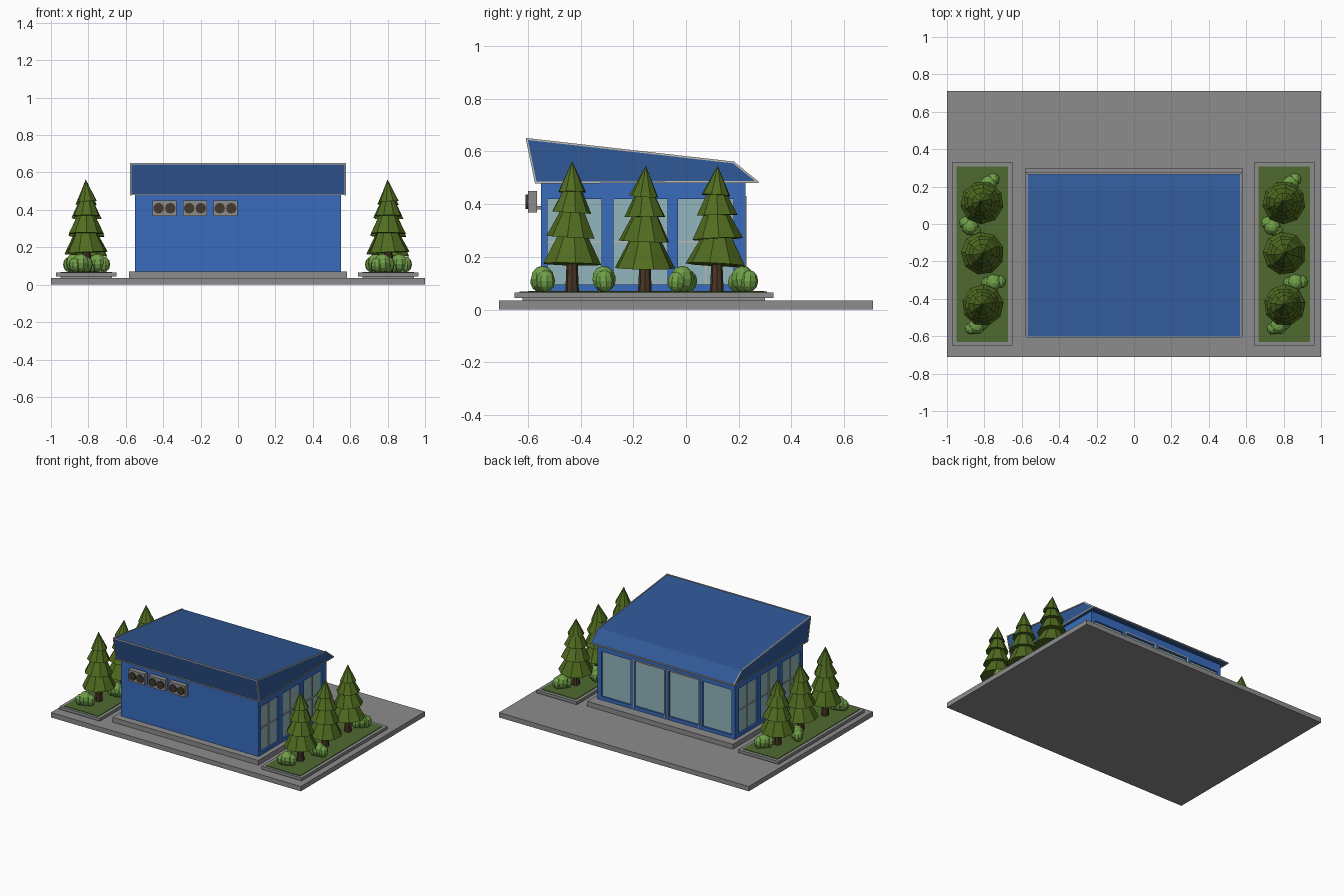
import bpy, bmesh, math, random
from mathutils import Vector, Matrix

if "Cube" in bpy.data.objects:
    bpy.data.objects.remove(bpy.data.objects["Cube"])

random.seed(4)


def mat(name, r, g, b):
    m = bpy.data.materials.new(name)
    lin = [((c / 255 + 0.055) / 1.055) ** 2.4 for c in (r, g, b)]
    m.diffuse_color = (*lin, 1)
    m.use_nodes = True
    m.node_tree.nodes["Principled BSDF"].inputs["Base Color"].default_value = m.diffuse_color
    return m


CONCRETE = mat("concrete grey", 140, 140, 140)
WALL = mat("wall blue", 56, 108, 190)
ROOF = mat("roof blue", 48, 88, 150)
TRIM = mat("pale trim", 190, 188, 182)
GLASS = mat("window glass", 145, 182, 188)
GRASS = mat("grass green", 78, 106, 48)
PINE = mat("pine green", 80, 108, 32)
BUSH = mat("bush green", 112, 160, 72)
TRUNK = mat("trunk brown", 72, 54, 38)
FAN = mat("fan dark", 66, 56, 48)


def finish(name, bm, material):
    bmesh.ops.recalc_face_normals(bm, faces=bm.faces)
    me = bpy.data.meshes.new(name)
    bm.to_mesh(me)
    bm.free()
    me.materials.append(material)
    ob = bpy.data.objects.new(name, me)
    bpy.context.collection.objects.link(ob)
    return ob


def box(name, x0, x1, y0, y1, z0, z1, material):
    bm = bmesh.new()
    m = Matrix.Translation(((x0 + x1) / 2, (y0 + y1) / 2, (z0 + z1) / 2))
    bmesh.ops.create_cube(bm, size=1, matrix=m @ Matrix.Diagonal((x1 - x0, y1 - y0, z1 - z0, 1)))
    return finish(name, bm, material)


def bar(name, a, b, t, material):
    """Square bar running between two points."""
    a, b = Vector(a), Vector(b)
    d = b - a
    m = Matrix.Translation((a + b) / 2) @ d.to_track_quat('Z', 'X').to_matrix().to_4x4()
    bm = bmesh.new()
    bmesh.ops.create_cube(bm, size=1, matrix=m @ Matrix.Diagonal((t, t, d.length + t, 1)))
    return finish(name, bm, material)


# Ground slab and building plinth
box("ground_slab", -1, 1, -0.71, 0.71, 0, 0.035, CONCRETE)
box("building_plinth", -0.583, 0.583, -0.6, 0.297, 0.035, 0.07, CONCRETE)

# Walls: solid front, then sills, lintels and piers around the openings
ZB, ZS, ZL, ZT = 0.07, 0.095, 0.42, 0.482
YF, YB, XW, T = -0.55, 0.225, 0.55, 0.03
box("front_wall", -XW, XW, YF, YF + 0.025, ZB, ZT, WALL)
side_windows = [(-0.525, -0.32), (-0.275, -0.07), (-0.03, 0.18)]
for s, side in ((-1, "left"), (1, "right")):
    xa, xb = sorted((s * XW, s * (XW - T)))
    box(side + "_sill", xa, xb, YF + 0.025, YB, ZB, ZS, WALL)
    box(side + "_lintel", xa, xb, YF + 0.025, YB, ZL, ZT, WALL)
    for y0, y1 in ((-0.32, -0.275), (-0.07, -0.03), (0.18, YB)):
        box(side + "_pier", xa, xb, y0, y1, ZS, ZL, WALL)
    for y0, y1 in side_windows:
        ga, gb = sorted((s * (XW - 0.012), s * (XW - 0.02)))
        box(side + "_window_glass", ga, gb, y0, y1, ZS, ZL, GLASS)
        x, ym = s * (XW - 0.01), (y0 + y1) / 2
        bar(side + "_window_crossbar", (x, y0, 0.257), (x, y1, 0.257), 0.007, TRIM)
        bar(side + "_window_mullion", (x, ym, ZS), (x, ym, ZL), 0.007, TRIM)

# Back: four glazed bays, the middle two framed as doors
bays = [(-0.525, -0.29), (-0.26, -0.02), (0.015, 0.255), (0.285, 0.525)]
X1 = XW - T
box("back_sill", -X1, X1, YB - T, YB, ZB, ZS, WALL)
box("back_lintel", -X1, X1, YB - T, YB, ZL, ZT, WALL)
for x0, x1 in ((-0.29, -0.26), (-0.02, 0.015), (0.255, 0.285)):
    box("back_pier", x0, x1, YB - T, YB, ZS, ZL, WALL)
for i, (x0, x1) in enumerate(bays):
    box("back_glass", max(x0, -X1), min(x1, X1), YB - 0.02, YB - 0.012, ZS, ZL, GLASS)
    if i in (1, 2):
        y, x0, x1 = YB + 0.001, x0 - 0.005, x1 + 0.005
        for a, b in (((x0, y, ZB), (x0, y, 0.428)), ((x1, y, ZB), (x1, y, 0.428)),
                     ((x0, y, 0.428), (x1, y, 0.428))):
            bar("door_frame", a, b, 0.007, TRIM)

# Roof: side profile extruded across the width
profile = [(-0.57, 0.482), (-0.604, 0.647), (0.18, 0.558), (0.272, 0.484)]
XR = 0.573
bm = bmesh.new()
face = bm.faces.new([bm.verts.new((-XR, y, z)) for y, z in profile])
ext = bmesh.ops.extrude_face_region(bm, geom=[face])
bmesh.ops.translate(bm, vec=(2 * XR, 0, 0),
                    verts=[v for v in ext["geom"] if isinstance(v, bmesh.types.BMVert)])
finish("roof", bm, ROOF)
for s in (-1, 1):
    for (y0, z0), (y1, z1) in zip(profile, profile[1:] + profile[:1]):
        bar("roof_side_trim", (s * XR, y0, z0), (s * XR, y1, z1), 0.007, TRIM)
for i in (0, 1, 3):
    y, z = profile[i]
    bar("roof_long_trim", (-XR, y, z), (XR, y, z), 0.007, TRIM)

# Air conditioners on the front wall, each with two fans
for xc in (-0.393, -0.23, -0.067):
    box("air_conditioner", xc - 0.064, xc + 0.064, -0.6, -0.565, 0.368, 0.45, CONCRETE)
    for dx in (-0.031, 0.031):
        box("air_conditioner_bracket", xc + dx - 0.006, xc + dx + 0.006, -0.567, -0.548, 0.38, 0.392, CONCRETE)
        bm = bmesh.new()
        bmesh.ops.create_cone(bm, cap_ends=True, segments=12, radius1=0.028, radius2=0.028, depth=0.012,
                              matrix=Matrix.Translation((xc + dx, -0.602, 0.409)) @ Matrix.Rotation(math.pi / 2, 4, 'X'))
        finish("fan", bm, FAN)


def tree_mesh(top, bottom, r, x, y):
    """Four overlapping, slightly tilted skirts."""
    bm = bmesh.new()
    h = top - bottom
    # (bottom height, top height, bottom radius, top radius) as fractions
    for b, t, rb, rt in ((0, 0.33, 1, 0.42), (0.26, 0.56, 0.84, 0.34),
                         (0.5, 0.77, 0.68, 0.24), (0.7, 1, 0.48, 0)):
        tilt = Matrix.Rotation(random.uniform(-0.07, 0.07), 4, 'X') @ Matrix.Rotation(random.uniform(-0.07, 0.07), 4, 'Y')
        m = Matrix.Translation((x, y, bottom + h * (b + t) / 2)) @ tilt @ Matrix.Rotation(random.uniform(0, 1), 4, 'Z')
        bmesh.ops.create_cone(bm, cap_ends=True, segments=9, radius1=r * rb,
                              radius2=r * rt, depth=h * (t - b), matrix=m)
    bmesh.ops.remove_doubles(bm, verts=bm.verts, dist=0.0001)
    return bm


# Planted beds: both carry the same trees and bushes
trees = [(0, -0.432, 0.563, 0.172, 0.112), (0.004, -0.156, 0.546, 0.157, 0.116), (-0.005, 0.117, 0.546, 0.17, 0.116)]
bushes = [(0.035, 0.215, 0.8), (-0.065, -0.015, 2.4), (0.06, -0.312, 0.1), (-0.03, -0.545, 0.4)]
for xc, side in ((-0.811, "left"), (0.803, "right")):
    random.seed(7)
    box(side + "_bed_foot", xc - 0.138, xc + 0.138, -0.62, 0.3, 0.035, 0.045, CONCRETE)
    box(side + "_bed_kerb", xc - 0.161, xc + 0.161, -0.65, 0.332, 0.043, 0.064, CONCRETE)
    box(side + "_bed_grass", xc - 0.138, xc + 0.138, -0.632, 0.308, 0.06, 0.068, GRASS)
    for dx, y, top, low, r in trees:
        finish(side + "_tree_foliage", tree_mesh(top, low, r, xc + dx, y), PINE)
        bm = bmesh.new()
        bmesh.ops.create_cone(bm, cap_ends=True, segments=8, radius1=0.026, radius2=0.02,
                              depth=0.14, matrix=Matrix.Translation((xc + dx, y, 0.135)))
        finish(side + "_tree_trunk", bm, TRUNK)
    for dx, y, a in bushes:
        bm = bmesh.new()
        for off, r, h in ((0, 0.046, 0.05), (0.032, 0.036, 0.042), (-0.032, 0.035, 0.039)):
            m = Matrix.Translation((xc + dx + off * math.cos(a), y + off * math.sin(a), 0.066 + h))
            m = m @ Matrix.Rotation(random.uniform(-0.2, 0.2), 4, 'X') @ Matrix.Diagonal((r, r, h, 1))
            bmesh.ops.create_uvsphere(bm, u_segments=9, v_segments=6, radius=1, matrix=m)
        finish(side + "_bush", bm, BUSH)
